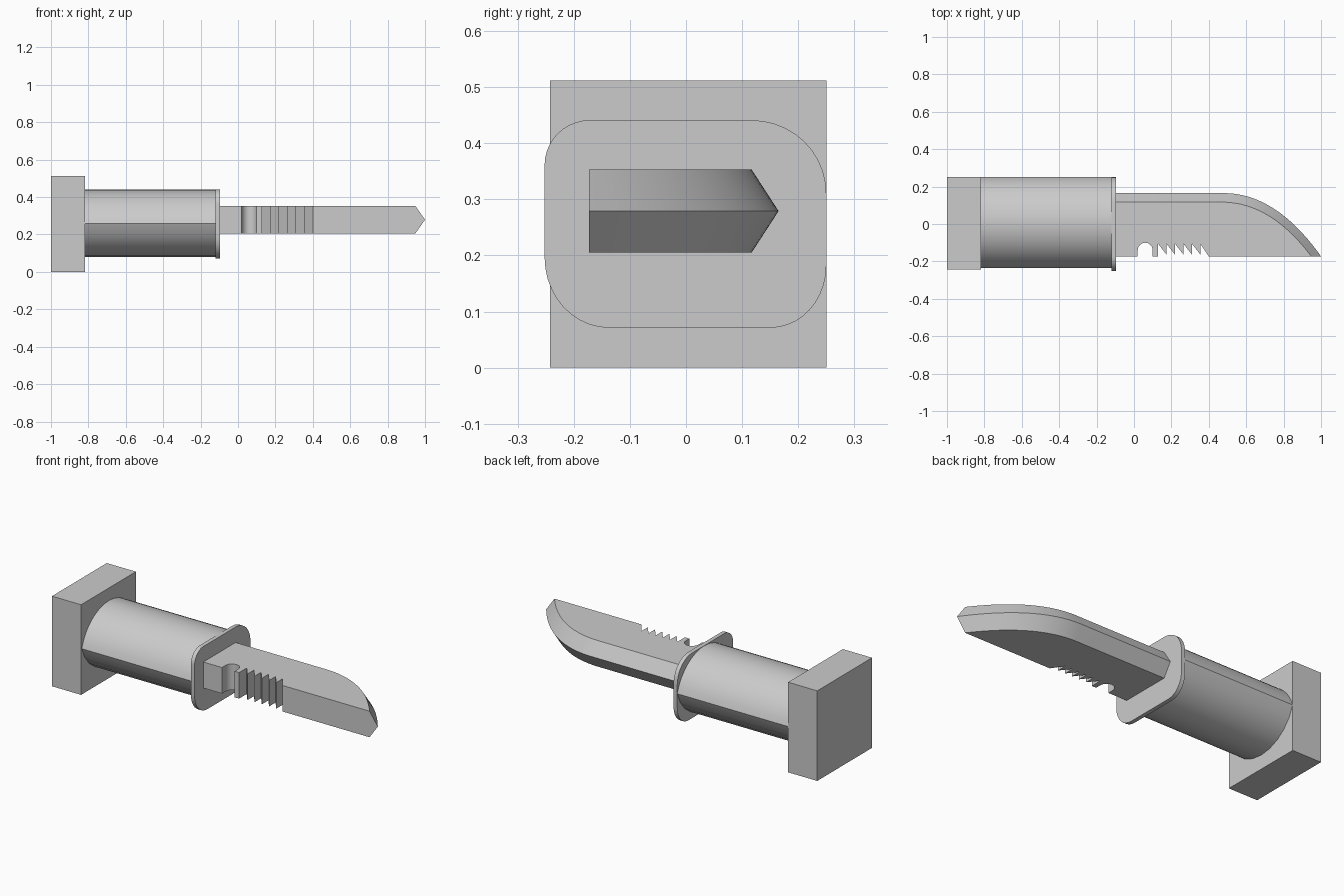
import bpy, bmesh
from math import sin, cos, pi, radians, asin
from mathutils import Vector

if "Cube" in bpy.data.objects:
    bpy.data.objects.remove(bpy.data.objects["Cube"])

grey = bpy.data.materials.new("plain_grey")
grey.use_nodes = True
colour = (0.6, 0.6, 0.6, 1)
grey.diffuse_color = colour
grey.node_tree.nodes["Principled BSDF"].inputs["Base Color"].default_value = colour


def loft(name, rings):
    """Join equal rings of points into a closed solid with capped ends."""
    bm = bmesh.new()
    loops = [[bm.verts.new(p) for p in ring] for ring in rings]
    n = len(loops[0])
    for a, b in zip(loops, loops[1:]):
        for i in range(n):
            j = (i + 1) % n
            bm.faces.new((a[i], a[j], b[j], b[i]))
    bm.faces.new(loops[0])
    bm.faces.new(loops[-1])
    bmesh.ops.recalc_face_normals(bm, faces=bm.faces)
    mesh = bpy.data.meshes.new(name)
    bm.to_mesh(mesh)
    bm.free()
    mesh.materials.append(grey)
    mesh.shade_smooth()
    mesh.set_sharp_from_angle(angle=radians(30))
    obj = bpy.data.objects.new(name, mesh)
    bpy.context.collection.objects.link(obj)
    return obj


def extrude_x(name, section, x0, x1):
    return loft(name, [[(x, y, z) for y, z in section] for x in (x0, x1)])


# Square pommel block
extrude_x("pommel", [(-0.242, 0), (0.25, 0), (0.25, 0.512), (-0.242, 0.512)], -1, -0.817)

# Grip: two shallow arcs meeting in a crease on each side
half, rise, mid_z, mid_y = 0.243, 0.18, 0.26, 0.007
radius = (half ** 2 + rise ** 2) / (2 * rise)
sweep = asin(half / radius)


def grip_arc(side, steps):
    points = []
    for i in range(steps):
        a = side * sweep * (1 - 2 * i / steps)
        points.append((mid_y + radius * sin(a),
                       mid_z + side * (rise - radius + radius * cos(a))))
    return points


extrude_x("grip", grip_arc(1, 20) + grip_arc(-1, 10), -0.82, -0.115)

# Guard plate: rounded rectangle with a different radius at each corner
guard = []
corners = [(0.25, 0.441, 0.133, 0.13), (-0.252, 0.441, 0.08, 0.08),
           (-0.252, 0.071, 0.115, 0.125), (0.25, 0.071, 0.1, 0.11)]
for k, (y, z, ry, rz) in enumerate(corners):
    sy, sz = (1, -1, -1, 1)[k], (1, 1, -1, -1)[k]
    for i in range(11):
        a = pi / 2 * (k + i / 10)
        guard.append((y - sy * ry + ry * cos(a), z - sz * rz + rz * sin(a)))
extrude_x("guard", guard, -0.12, -0.097)

# Blade: notched spine, straight edge curving down to the tip
spine_y, root_x = -0.173, -0.22


def curved_edge(start, control, end, steps=20):
    s, c, e = Vector(start), Vector(control), Vector(end)
    ts = [i / steps for i in range(steps + 1)]
    return [tuple(s * (1 - t) ** 2 + c * 2 * t * (1 - t) + e * t * t) for t in ts]


notches = [(0.02, spine_y)]
for i in range(9):
    a = pi * (1 - i / 8)
    notches.append((0.06 + 0.04 * cos(a), -0.14 + 0.04 * sin(a)))
notches += [(0.1, spine_y), (0.128, spine_y)]
teeth, pitch = 6, 0.0453
for i in range(teeth):
    x = 0.128 + i * pitch
    notches += [(x, -0.105), (x + pitch, spine_y if i == teeth - 1 else -0.163)]


def blade_outline(edge_y, bend_x, control_x, tip_x, z):
    edge = curved_edge((bend_x, edge_y), (control_x, edge_y), (tip_x, spine_y))
    outline = [(root_x, spine_y)] + notches + edge[::-1] + [(root_x, edge_y)]
    return [(x, y, z) for x, y in outline]


low = blade_outline(0.117, 0.47, 0.73, 0.948, 0.205)
middle = blade_outline(0.165, 0.48, 0.76, 1.0, 0.279)
high = [(x, y, 0.353) for x, y, z in low]
loft("blade", [low, middle, high])
